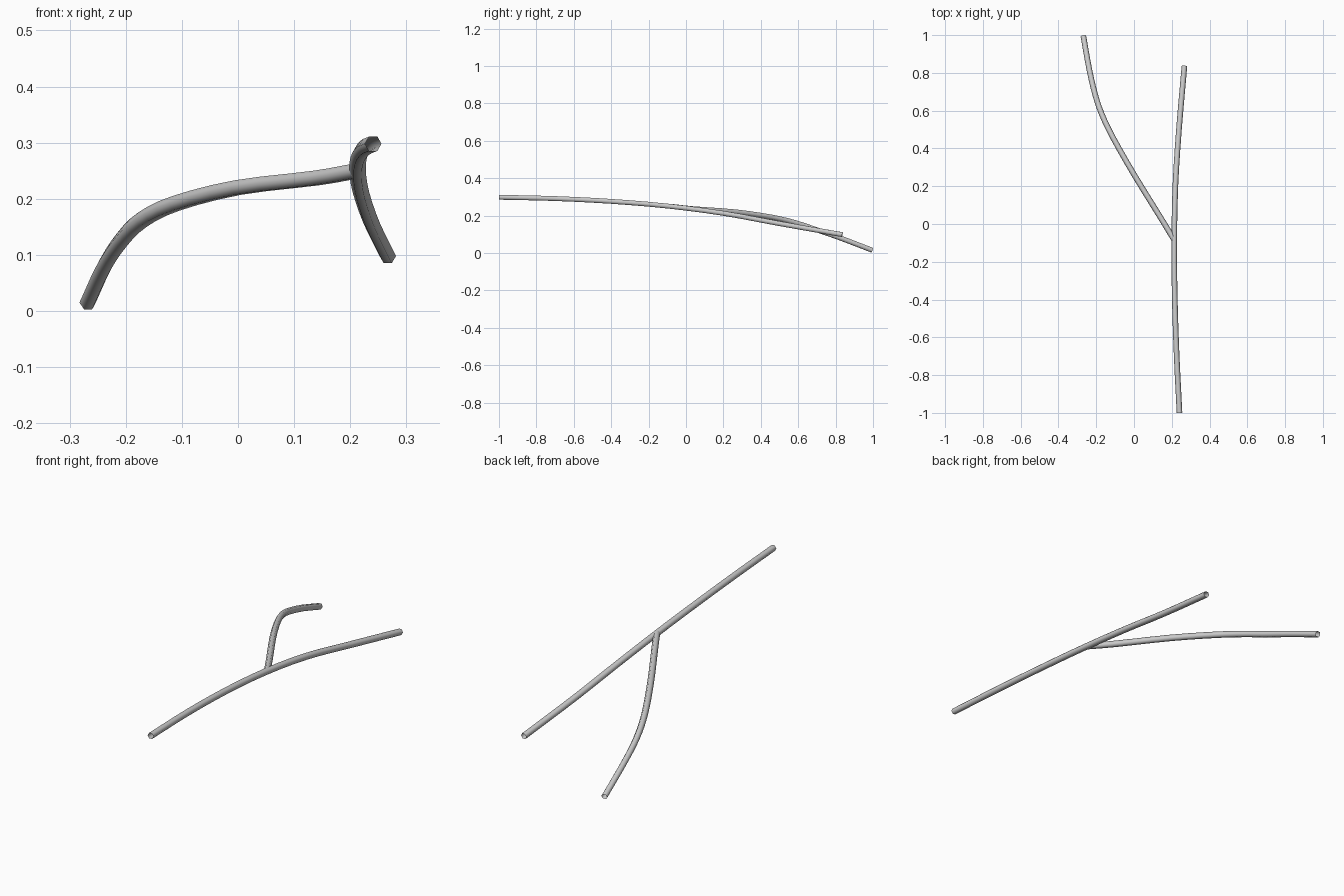
import bpy, bmesh, math
from mathutils import Vector

if "Cube" in bpy.data.objects:
    bpy.data.objects.remove(bpy.data.objects["Cube"])

RADIUS, SIDES, STEPS = 0.0148, 6, 3


def smooth_path(pts):
    # Catmull-Rom interpolation through the control points
    p = [Vector(q) for q in pts]
    p = [2 * p[0] - p[1]] + p + [2 * p[-1] - p[-2]]
    out = []
    for i in range(1, len(p) - 2):
        a, b, c, d = p[i - 1:i + 3]
        for s in range(STEPS):
            t = s / STEPS
            out.append(0.5 * (2 * b + (c - a) * t + (2 * a - 5 * b + 4 * c - d) * t**2
                              + (3 * b - a - 3 * c + d) * t**3))
    return out + [p[-2]]


def tube(name, pts):
    path = smooth_path(pts)
    bm = bmesh.new()
    rings = []
    for i, c in enumerate(path):
        tangent = (path[min(i + 1, len(path) - 1)] - path[max(i - 1, 0)]).normalized()
        side = tangent.cross(Vector((0, 0, 1))).normalized()
        up = side.cross(tangent)
        angles = [2 * math.pi * k / SIDES for k in range(SIDES)]
        rings.append([bm.verts.new(c + RADIUS * (math.cos(a) * side + math.sin(a) * up))
                      for a in angles])
    for r0, r1 in zip(rings, rings[1:]):
        for k in range(SIDES):
            n = (k + 1) % SIDES
            bm.faces.new((r0[k], r0[n], r1[n], r1[k])).smooth = True
    bmesh.ops.recalc_face_normals(bm, faces=bm.faces)
    mesh = bpy.data.meshes.new(name)
    bm.to_mesh(mesh)
    bm.free()
    obj = bpy.data.objects.new(name, mesh)
    bpy.context.collection.objects.link(obj)
    return obj


# Long main stem, open at both ends
tube("main_stem", [(0.241, -1.0, 0.298), (0.226, -0.7, 0.291), (0.216, -0.4, 0.276),
                   (0.213, -0.1, 0.251), (0.219, 0.2, 0.212), (0.238, 0.5, 0.157),
                   (0.267, 0.836, 0.098)])

# Side branch curving away and down
tube("side_branch", [(0.213, -0.085, 0.25), (0.14, 0.035, 0.237), (0.0, 0.262, 0.22),
                     (-0.11, 0.455, 0.192), (-0.17, 0.58, 0.163), (-0.207, 0.69, 0.127),
                     (-0.238, 0.825, 0.08), (-0.268, 0.995, 0.015)])
